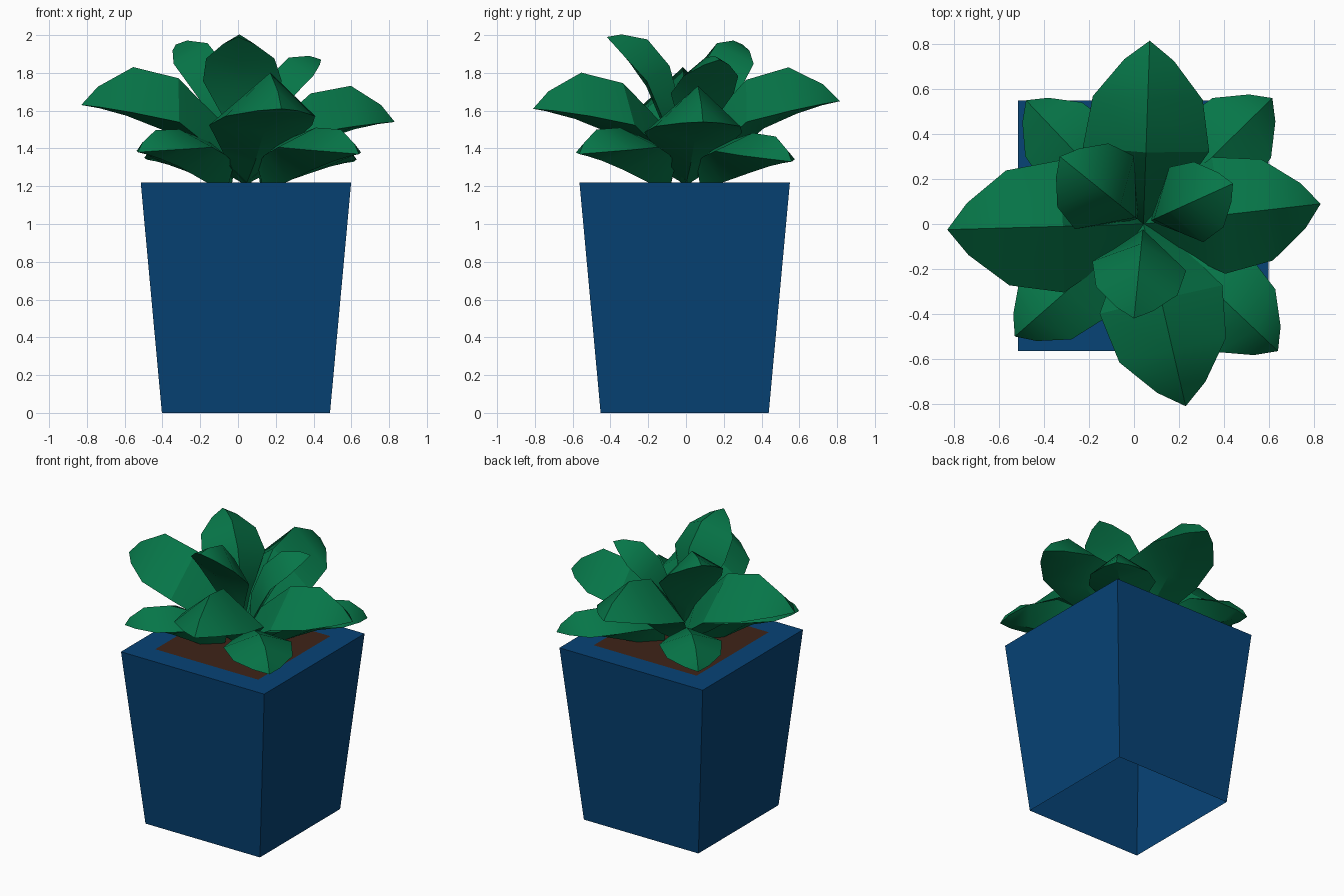
import bpy, bmesh, math
from mathutils import Vector

if "Cube" in bpy.data.objects:
    bpy.data.objects.remove(bpy.data.objects["Cube"])

CX, CY = 0.042, -0.007
RIM_Z = 1.22


def material(name, color):
    m = bpy.data.materials.new(name)
    m.diffuse_color = (*color, 1)
    m.use_nodes = True
    m.node_tree.nodes["Principled BSDF"].inputs["Base Color"].default_value = m.diffuse_color
    return m


BLUE = material("blue_glaze", (0.002, 0.056, 0.18))
BROWN = material("soil_brown", (0.05, 0.017, 0.009))
GREEN = material("leaf_green", (0.002, 0.18, 0.065))


def finish(name, bm, mat):
    me = bpy.data.meshes.new(name)
    bm.to_mesh(me)
    bm.free()
    ob = bpy.data.objects.new(name, me)
    bpy.context.collection.objects.link(ob)
    me.materials.append(mat)
    return ob


def square(bm, half, z):
    return [bm.verts.new((CX + sx * half, CY + sy * half, z))
            for sx, sy in ((-1, -1), (1, -1), (1, 1), (-1, 1))]


def bridge(bm, a, b):
    n = len(a)
    for i in range(n):
        j = (i + 1) % n
        bm.faces.new((a[i], a[j], b[j], b[i]))


# Pot: tapered square shell, open underneath, with a flat rim
bm = bmesh.new()
rings = [square(bm, h, z) for h, z in ((0.445, 0), (0.557, RIM_Z), (0.40, RIM_Z))]
for a, b in zip(rings, rings[1:]):
    bridge(bm, a, b)
finish("pot", bm, BLUE)

# Soil filling the rim opening
bm = bmesh.new()
bm.faces.new(square(bm, 0.40, RIM_Z))
finish("soil", bm, BROWN)

# Leaf stations, unit length: ridge (s, h), edge (s, half width, h), keel (s, h)
RIDGE = [(0, .03), (.25, .24), (.58, .36), (.83, .31), (.96, .13)]
EDGE = [(0, .03, 0), (.22, .17, .08), (.48, .305, .14), (.73, .265, .08), (.91, .12, .03)]
KEEL = [(0, -.03), (.25, .03), (.54, .08), (.75, .06), (.9, .03)]


def leaf(name, tip, inset, base_z, hs=1.0, ws=1.0, drop=0.0, edge_pow=1.0):
    """Plump ridged leaf running from near the plant's axis to its tip."""
    tip = Vector(tip)
    out = Vector((tip.x - CX, tip.y, 0)).normalized()
    base = Vector((CX, 0, base_z)) + out * inset
    axis = tip - base
    size = axis.length
    axis.normalize()
    side = Vector((0, 0, 1)).cross(out)
    up = axis.cross(side)
    bm = bmesh.new()

    def vert(s, w, h):
        p = base + size * (axis * s + side * w * ws + up * h)
        p.z = max(p.z, RIM_Z)
        return bm.verts.new(p)

    loops = []
    for (rs, rh), (es, ew, eh), (ks, kh) in zip(RIDGE, EDGE, KEEL):
        es = es ** edge_pow
        loops.append([vert(rs, 0, rh * hs), vert(es, ew, eh * hs),
                      vert(ks, 0, kh * hs - drop * (1 - ks)), vert(es, -ew, eh * hs)])
    for a, b in zip(loops, loops[1:]):
        bridge(bm, a, b)
    end = vert(1, 0, 0)
    last = loops[-1]
    for i in range(4):
        bm.faces.new((last[i], last[(i + 1) % 4], end))
    bm.faces.new(loops[0][::-1])
    bmesh.ops.recalc_face_normals(bm, faces=bm.faces)
    ob = finish(name, bm, GREEN)
    bpy.context.view_layer.objects.active = ob
    ob.select_set(True)
    bpy.ops.object.shade_smooth_by_angle(angle=math.radians(30))
    ob.select_set(False)


# Lower leaves over the pot corners, bellies resting near the soil
for i, t in enumerate([(.64, -.565, 1.37), (.615, .56, 1.33), (-.53, -.5, 1.38), (-.48, .55, 1.34)]):
    leaf(f"lower_leaf_{i + 1}", t, 0.10, 1.32, 0.62, drop=0.28)

# Middle leaves along the axes
for i, t in enumerate([(-.83, -.025, 1.63), (.83, .09, 1.54), (.07, .815, 1.65), (.23, -.81, 1.61)]):
    leaf(f"middle_leaf_{i + 1}", t, 0.0, 1.22, drop=0.03)

# Upper steep leaves
for i, t in enumerate([(0, -.42, 1.99), (.44, .18, 1.87), (-.33, .3, 1.95)]):
    leaf(f"upper_leaf_{i + 1}", t, 0.05, 1.37, 0.8, 0.95, edge_pow=0.8)
